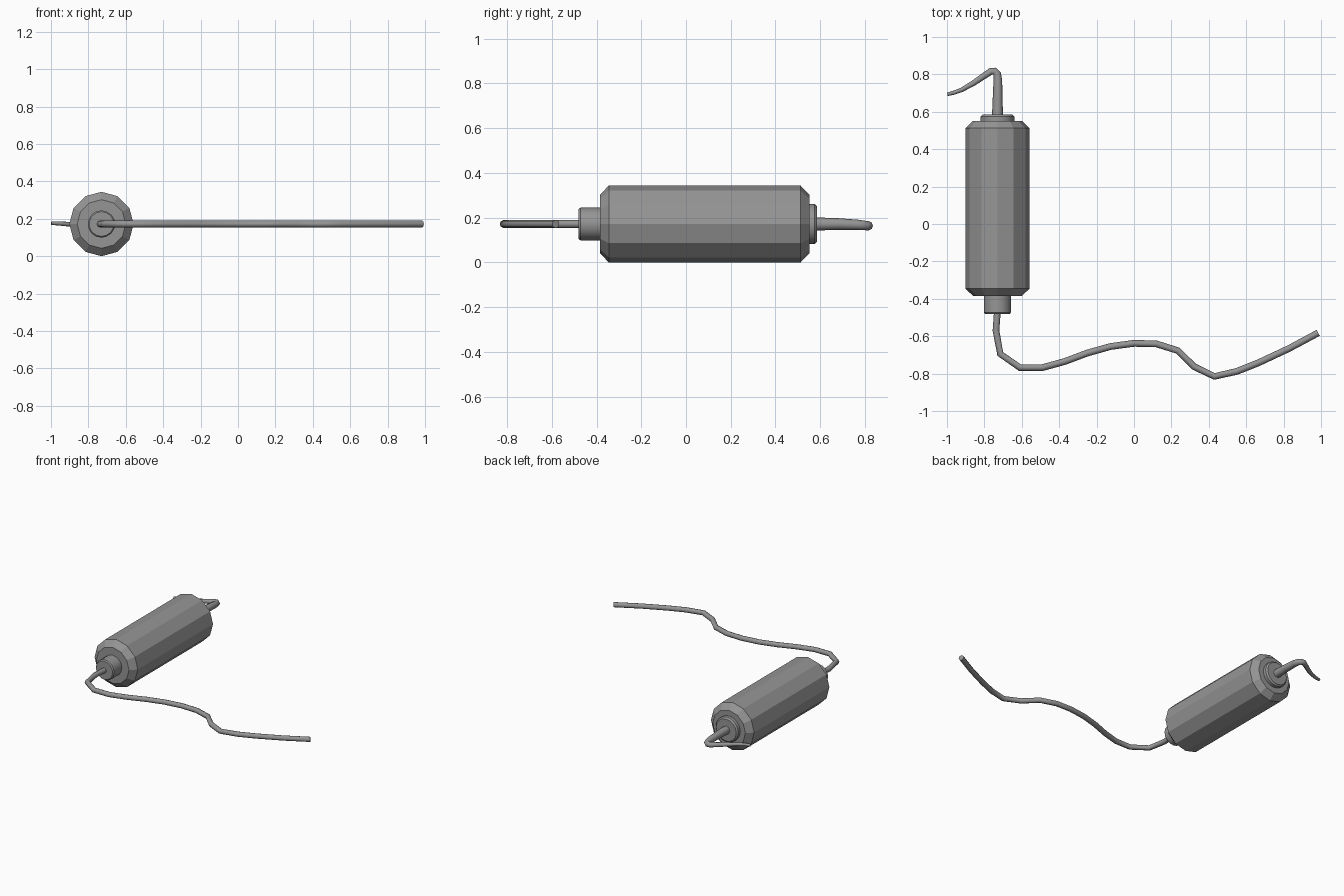
import bpy
import math
from mathutils import Vector

cube = bpy.data.objects.get("Cube")
if cube:
    bpy.data.objects.remove(cube, do_unlink=True)

AXIS_X, AXIS_Z = -0.73, 0.172

grey = bpy.data.materials.new("mid grey")
grey.use_nodes = True
colour = (0.3, 0.3, 0.3, 1)
grey.diffuse_color = colour
grey.node_tree.nodes["Principled BSDF"].inputs["Base Color"].default_value = colour


def lathe(name, profile, sides, smooth_angle=None):
    """Turn (radius, y) rings around the long axis and cap both ends."""
    verts, faces = [], []
    for r, y in profile:
        for i in range(sides):
            a = 2 * math.pi * i / sides
            verts.append((AXIS_X + r * math.sin(a), y, AXIS_Z + r * math.cos(a)))
    for k in range(len(profile) - 1):
        for i in range(sides):
            j = (i + 1) % sides
            a, b = k * sides, (k + 1) * sides
            faces.append((a + i, a + j, b + j, b + i))
    faces.append(tuple(reversed(range(sides))))
    faces.append(tuple(range(len(verts) - sides, len(verts))))
    mesh = bpy.data.meshes.new(name)
    mesh.from_pydata(verts, [], faces)
    obj = bpy.data.objects.new(name, mesh)
    finish(obj, smooth_angle)


def finish(obj, smooth_angle):
    if obj.name not in bpy.context.collection.objects:
        bpy.context.collection.objects.link(obj)
    obj.data.materials.append(grey)
    bpy.ops.object.select_all(action='DESELECT')
    obj.select_set(True)
    bpy.context.view_layer.objects.active = obj
    if obj.type == 'CURVE':
        bpy.ops.object.convert(target='MESH')
        obj = bpy.context.object
    # consistent outward normals
    bpy.ops.object.mode_set(mode='EDIT')
    bpy.ops.mesh.select_all(action='SELECT')
    bpy.ops.mesh.normals_make_consistent(inside=False)
    bpy.ops.object.mode_set(mode='OBJECT')
    if smooth_angle:
        bpy.ops.object.shade_smooth_by_angle(angle=math.radians(smooth_angle))


def tube(name, points):
    """Sweep an eight-sided tube along (x, y, z, radius) points."""
    curve = bpy.data.curves.new(name, 'CURVE')
    curve.dimensions = '3D'
    curve.twist_mode = 'Z_UP'
    curve.bevel_depth = 1.0
    curve.bevel_resolution = 2
    curve.use_fill_caps = True
    spline = curve.splines.new('POLY')
    spline.points.add(len(points) - 1)
    for p, (x, y, z, r) in zip(spline.points, points):
        p.co = Vector((x, y, z, 1))
        p.radius = r
    obj = bpy.data.objects.new(name, curve)
    finish(obj, 50)


# Twelve-sided handle with chamfered ends
lathe("handle_body", [(0.13, -0.385), (0.172, -0.345), (0.172, 0.512), (0.13, 0.552)], 12)

# Cable gland and tip collar
lathe("cable_gland", [(0.073, -0.37), (0.073, -0.472), (0.066, -0.48)], 16, 30)
lathe("tip_collar", [(0.09, 0.54), (0.09, 0.575), (0.08, 0.585)], 16, 30)

# Hooked tip, tapering to a fine point
tube("hooked_tip", [
    (-0.73, 0.56, 0.172, 0.03), (-0.729, 0.68, 0.172, 0.026),
    (-0.728, 0.77, 0.168, 0.023), (-0.732, 0.803, 0.165, 0.021),
    (-0.745, 0.817, 0.164, 0.02), (-0.765, 0.816, 0.164, 0.019),
    (-0.8, 0.793, 0.165, 0.017), (-0.86, 0.752, 0.168, 0.015),
    (-0.92, 0.718, 0.172, 0.012), (-0.96, 0.703, 0.175, 0.011),
    (-0.998, 0.693, 0.176, 0.009)])

# Flat-lying wavy cable
path = [(-0.73, -0.46), (-0.738, -0.57), (-0.715, -0.695), (-0.61, -0.768),
        (-0.49, -0.768), (-0.37, -0.735), (-0.25, -0.69), (-0.125, -0.655),
        (0, -0.638), (0.12, -0.641), (0.235, -0.677), (0.32, -0.762),
        (0.43, -0.815), (0.55, -0.788), (0.67, -0.74), (0.83, -0.665), (0.985, -0.582)]
tube("cable", [(x, y, AXIS_Z, 0.018) for x, y in path])
